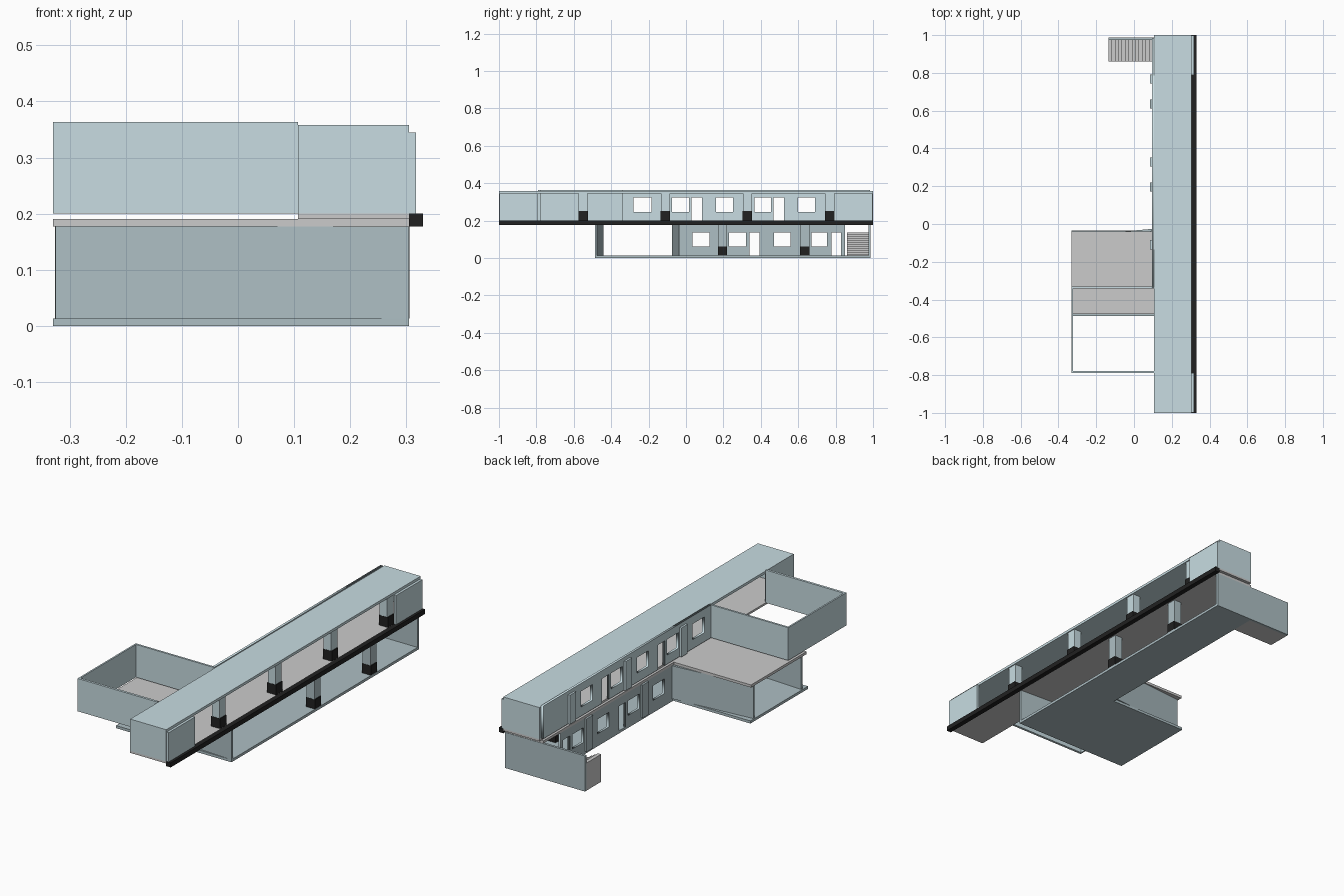
import bpy, bmesh, math
from mathutils import Matrix, Vector

if "Cube" in bpy.data.objects:
    bpy.data.objects.remove(bpy.data.objects["Cube"])


def material(name, rgb):
    m = bpy.data.materials.new(name)
    m.diffuse_color = (*rgb, 1)
    m.use_nodes = True
    m.node_tree.nodes["Principled BSDF"].inputs["Base Color"].default_value = m.diffuse_color
    return m


LIGHT = material("pale_blue", (0.58, 0.72, 0.76))
BLUE = material("blue_grey", (0.42, 0.52, 0.55))
BLACK = material("black", (0.015, 0.015, 0.015))


def finish(name, bm, mat):
    bmesh.ops.recalc_face_normals(bm, faces=bm.faces)
    me = bpy.data.meshes.new(name)
    bm.to_mesh(me)
    bm.free()
    ob = bpy.data.objects.new(name, me)
    bpy.context.collection.objects.link(ob)
    if mat:
        me.materials.append(mat)
    return ob


def prism(name, pts, height, mat=None):
    """Extrude a planar polygon of 3D points along a vector."""
    bm = bmesh.new()
    f = bm.faces.new([bm.verts.new(p) for p in pts])
    r = bmesh.ops.extrude_face_region(bm, geom=[f])
    bmesh.ops.translate(bm, vec=height, verts=[v for v in r["geom"] if isinstance(v, bmesh.types.BMVert)])
    return finish(name, bm, mat)


def box(name, x, y, z, mat=None):
    pts = [(x[0], y[0], z[0]), (x[1], y[0], z[0]), (x[1], y[1], z[0]), (x[0], y[1], z[0])]
    return prism(name, pts, (0, 0, z[1] - z[0]), mat)


def slab(name, outline, z, mat=None):
    return prism(name, [(x, y, z[0]) for x, y in outline], (0, 0, z[1] - z[0]), mat)


def slanted_wall(name, p, q, z, thick, mat):
    p, q = Vector(p), Vector(q)
    n = (q - p).orthogonal().normalized() * thick
    return slab(name, [p, q, q + n, p + n], z, mat)


def pierced_wall(name, x, y, z, windows, wz, doors, dz, mat):
    """Wall in the yz plane: doors are notches, windows are holes."""
    outline = [(y[0], z[0])]
    for a, b in doors:
        outline += [(a, z[0]), (a, dz), (b, dz), (b, z[0])]
    outline += [(y[1], z[0]), (y[1], z[1]), (y[0], z[1])]
    loops = [outline] + [[(a, wz[0]), (b, wz[0]), (b, wz[1]), (a, wz[1])] for a, b in windows]
    cu = bpy.data.curves.new(name, "CURVE")
    cu.dimensions, cu.fill_mode = "2D", "BOTH"
    cu.extrude = (x[1] - x[0]) / 2
    for loop in loops:
        s = cu.splines.new("POLY")
        s.points.add(len(loop) - 1)
        for pt, (u, v) in zip(s.points, loop):
            pt.co = (u, v, 0, 1)
        s.use_cyclic_u = True
    cu.materials.append(mat)
    ob = bpy.data.objects.new(name, cu)
    bpy.context.collection.objects.link(ob)
    ob.matrix_world = Matrix(((0, 0, 1, sum(x) / 2), (1, 0, 0, 0), (0, 1, 0, 0), (0, 0, 0, 1)))
    bpy.ops.object.select_all(action="DESELECT")
    ob.select_set(True)
    bpy.context.view_layer.objects.active = ob
    bpy.ops.object.convert(target="MESH")


X0, X1 = 0.107, 0.305      # long bar, back and front edges
WALL = (0.095, 0.107)      # back wall thickness

# Ground floor plate and first-floor slab, both with the side wing
slab("ground_plate", [(-0.33, -0.487), (X1, -0.487), (X1, 0.985), (WALL[0], 0.985),
                      (WALL[0], -0.035), (-0.33, -0.035)], (0, 0.013), BLUE)
slab("storey_slab", [(-0.33, -0.477), (X1, -0.477), (X1, 0.985), (WALL[0], 0.985),
                     (WALL[0], -0.04), (-0.33, -0.04)], (0.177, 0.19))
box("upper_floor", (X0, X1), (-1, 1), (0.19, 0.2))
box("edge_beam", (X1, 0.33), (-1, 1), (0.177, 0.2), BLACK)

# Ground floor walls: splayed wing walls, end wall, pierced back wall
slanted_wall("wing_front_wall", (X1, -0.487), (-0.325, -0.453), (0.013, 0.177), -0.012, BLUE)
slanted_wall("wing_rear_wall", (-0.325, -0.075), (WALL[1], -0.037), (0.013, 0.177), 0.012, BLUE)
box("ground_end_wall", (-0.135, X1), (0.975, 0.987), (0, 0.177), BLUE)
pierced_wall("ground_back_wall", WALL, (-0.035, 0.85), (0.013, 0.177),
             [(0.035, 0.125), (0.23, 0.32), (0.47, 0.56), (0.67, 0.755)], (0.062, 0.135),
             [(0.34, 0.392), (0.777, 0.83)], 0.135, BLUE)

# Upper floor walls
pierced_wall("upper_back_wall", WALL, (-0.335, 0.985), (0.2, 0.363),
             [(-0.28, -0.185), (-0.075, 0.015), (0.16, 0.25), (0.365, 0.455), (0.6, 0.69)], (0.245, 0.323),
             [(0.03, 0.085), (0.468, 0.525)], 0.323, LIGHT)
box("upper_rear_room_wall", (X0, 0.119), (-1, -0.79), (0.2, 0.345), LIGHT)
for side, s in (("front", -1), ("rear", 1)):
    a, b = sorted((s * 1.0, s * 0.988))
    box("upper_end_wall_" + side, (X0, X1), (a, b), (0.2, 0.345), LIGHT)
    a, b = sorted((s * 0.998, s * 0.79))
    box("upper_corner_panel_" + side, (X1, 0.317), (a, b), (0.2, 0.345), LIGHT)
box("roof", (X0, X1), (-1, 1), (0.345, 0.358), LIGHT)

# Terrace parapet
PZ = (0.2, 0.363)
box("parapet_rear", (-0.33, X0), (-0.342, -0.332), PZ, LIGHT)
box("parapet_front", (-0.33, X0), (-0.79, -0.778), PZ, LIGHT)
box("parapet_side", (-0.33, -0.322), (-0.778, -0.342), PZ, LIGHT)

# Columns with black bases, and matching pilasters on the back wall
def column(tag, y, z, base_top, mat, pilaster):
    box("column_" + tag, (0.258, 0.3), (y - 0.024, y + 0.024), (base_top, z[1]), mat)
    box("column_base_" + tag, (0.255, 0.304), (y - 0.025, y + 0.025), (z[0], base_top), BLACK)
    if pilaster:
        box("pilaster_" + tag, (0.085, WALL[0]), (y - 0.024, y + 0.024), z, mat)


for i, y in enumerate((-0.55, -0.11, 0.328, 0.768)):
    column("upper_%d" % i, y, (0.2, 0.345), 0.25, LIGHT, i > 0)
for i, y in enumerate((0.195, 0.635)):
    column("lower_%d" % i, y, (0.013, 0.177), 0.06, BLUE, True)

# Solid stair rising away from the bar
N, RUN, RISE = 13, 0.235 / 13, 0.137 / 13
profile = [(-0.135, 0.86, 0), (0.1, 0.86, 0)]
for i in range(N):
    x = 0.1 - i * RUN
    profile += [(x, 0.86, (i + 1) * RISE), (x - RUN, 0.86, (i + 1) * RISE)]
prism("stair", profile, (0, 0.115, 0))
